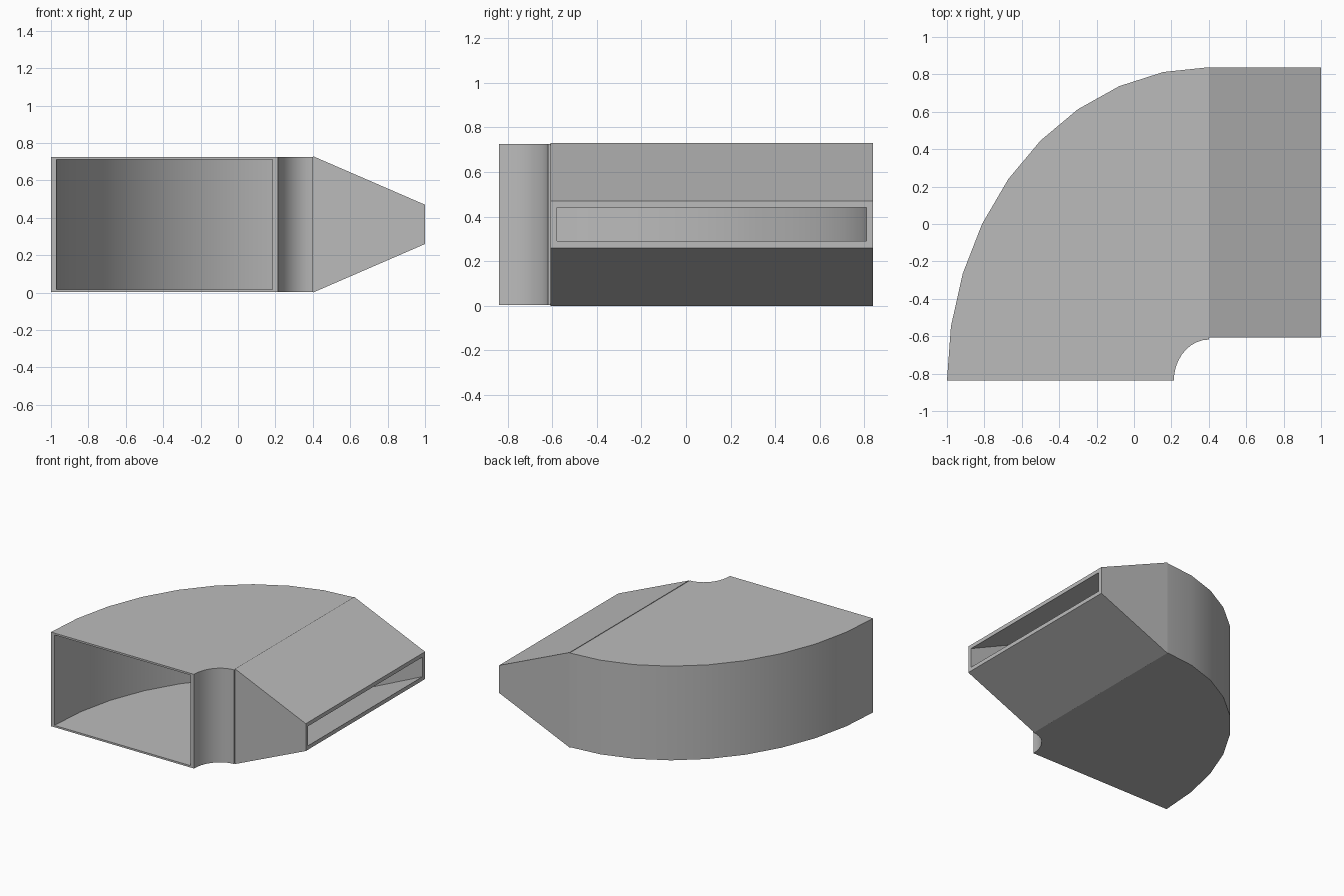
import bpy
import bmesh
from math import cos, sin, radians

cube = bpy.data.objects.get("Cube")
if cube:
    bpy.data.objects.remove(cube, do_unlink=True)

MID_Z = 0.365
WALL = 0.029

# Sheet metal colour
metal = bpy.data.materials.new("grey metal")
metal.use_nodes = True
colour = (0.5, 0.5, 0.5, 1)
metal.diffuse_color = colour
metal.node_tree.nodes["Principled BSDF"].inputs["Base Color"].default_value = colour


def rectangle(a, b, half):
    """Upright rectangle between two plan points."""
    return [(*a, MID_Z - half), (*b, MID_Z - half),
            (*b, MID_Z + half), (*a, MID_Z + half)]


def duct(name, sections):
    """Open thick-walled duct through (outer, inner) rectangles."""
    bm = bmesh.new()
    rings = [[[bm.verts.new(p) for p in rect] for rect in s] for s in sections]

    def band(r, s):
        for i in range(4):
            j = (i + 1) % 4
            bm.faces.new((r[i], r[j], s[j], s[i]))

    for first, second in zip(rings, rings[1:]):
        band(first[0], second[0])
        band(second[1], first[1])
    for outer, inner in (rings[0], rings[-1]):
        band(outer, inner)
    bmesh.ops.recalc_face_normals(bm, faces=bm.faces[:])
    mesh = bpy.data.meshes.new(name)
    bm.to_mesh(mesh)
    bm.free()
    mesh.materials.append(metal)
    obj = bpy.data.objects.new(name, mesh)
    bpy.context.collection.objects.link(obj)
    bpy.ops.object.select_all(action='DESELECT')
    obj.select_set(True)
    bpy.context.view_layer.objects.active = obj
    bpy.ops.object.shade_smooth_by_angle(angle=radians(25))
    return obj


# Elbow: quarter turn between a wide outer ellipse and a tight throat
def on_arc(rx, ry, angle):
    return (0.4 - rx * cos(angle), -0.838 + ry * sin(angle))


STEPS = 9
bend = []
for i in range(STEPS + 1):
    t = radians(90 * i / STEPS)
    back, throat = on_arc(1.4, 1.676, t), on_arc(0.187, 0.22, t)
    back_in = on_arc(1.4 - WALL, 1.676 - WALL, t)
    throat_in = on_arc(0.187 + WALL, 0.22 + WALL, t)
    bend.append((rectangle(back, throat, 0.361),
                 rectangle(back_in, throat_in, 0.347)))
duct("elbow_duct", bend)

# Tapered outlet: narrows in height towards the slot
taper = []
for x, half, half_in in ((0.4, 0.365, 0.347), (1.0, 0.105, 0.075)):
    taper.append((rectangle((x, 0.838), (x, -0.607), half),
                  rectangle((x, 0.838 - WALL), (x, -0.607 + WALL), half_in)))
duct("tapered_outlet", taper)
